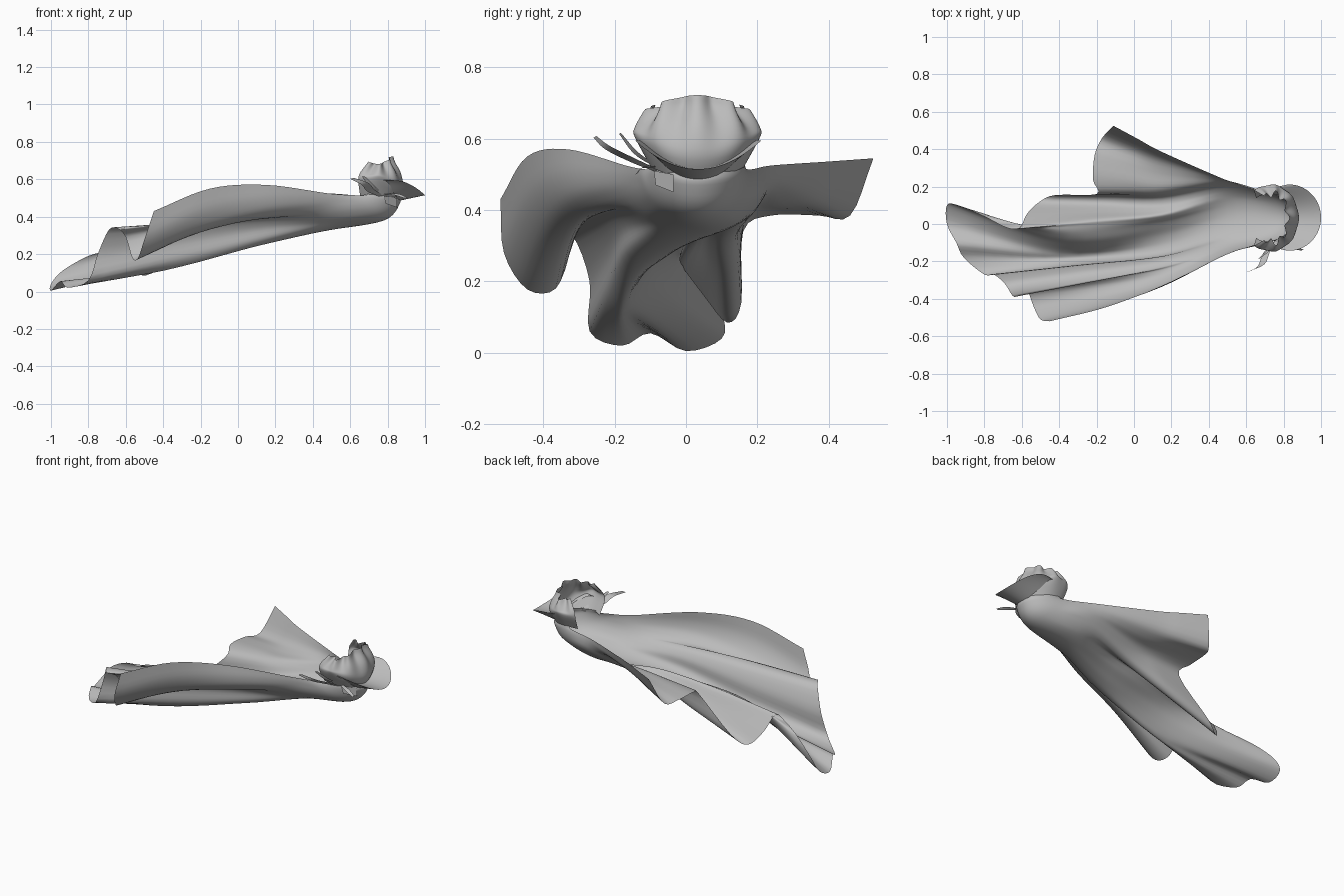
import bpy, math
from mathutils import Vector as V

if "Cube" in bpy.data.objects:
    bpy.data.objects.remove(bpy.data.objects["Cube"])

grey = bpy.data.materials.new("cloth_grey")
grey.diffuse_color = (0.5, 0.5, 0.5, 1)
grey.use_nodes = True
grey.node_tree.nodes["Principled BSDF"].inputs["Base Color"].default_value = grey.diffuse_color


def smooth_path(pts, steps):
    """Catmull-Rom curve through the points."""
    ext = [2 * pts[0] - pts[1]] + pts + [2 * pts[-1] - pts[-2]]
    out = []
    for i in range(len(pts) - 1):
        a, b, c, d = ext[i:i + 4]
        for s in range(steps):
            t = s / steps
            out.append(0.5 * (2 * b + (c - a) * t + (2 * a - 5 * b + 4 * c - d) * t ** 2
                              + (3 * b - a - 3 * c + d) * t ** 3))
    return out + [pts[-1]]


def sheet(name, rows, su=1, sv=1):
    """Smooth cloth surface lofted through rows of points."""
    rows = [smooth_path(r, sv) for r in rows]
    cols = [smooth_path(list(c), su) for c in zip(*rows)]
    n, m = len(cols), len(cols[0])
    verts = [(p.x, p.y, max(p.z, 0)) for c in cols for p in c]
    faces = [(i * m + j, i * m + j + 1, (i + 1) * m + j + 1, (i + 1) * m + j)
             for i in range(n - 1) for j in range(m - 1)]
    me = bpy.data.meshes.new(name)
    me.from_pydata(verts, [], faces)
    me.polygons.foreach_set("use_smooth", [True] * len(faces))
    me.materials.append(grey)
    ob = bpy.data.objects.new(name, me)
    bpy.context.collection.objects.link(ob)
    return ob


# Cape hem, from the front corner round the folds to the back corner
hem = [V(p) for p in [
    (-.45, -.52, .43), (-.5, -.51, .28), (-.535, -.445, .178), (-.565, -.365, .18),
    (-.6, -.33, .29), (-.64, -.39, .335), (-.69, -.32, .33), (-.75, -.27, .2),
    (-.8, -.27, .06), (-.91, -.18, .02), (-.95, -.1, .055), (-1, 0, .005),
    (-1, .1, .04), (-.94, .1, .11), (-.8, .04, .19), (-.68, -.02, .22),
    (-.61, -.02, .25), (-.575, .05, .16), (-.51, .115, .085), (-.42, .155, .14),
    (-.2, .16, .34), (-.22, .24, .385), (-.21, .37, .385), (-.17, .46, .385),
    (-.11, .525, .545)]]
# Cross-section halfway along the cape
middle = [V((.15, y, z)) for y, z in [
    (-.33, .57), (-.335, .5), (-.32, .44), (-.28, .4), (-.245, .39), (-.23, .395),
    (-.2, .38), (-.175, .34), (-.17, .29), (-.15, .265), (-.12, .255), (-.09, .257),
    (-.055, .27), (-.02, .295), (.01, .32), (.03, .345), (.05, .36), (.075, .34),
    (.105, .32), (.14, .33), (.165, .38), (.2, .41), (.27, .42), (.34, .45),
    (.385, .535)]]
n = len(hem)


def arc(x, dx, ry, z, dz):
    """U-shaped row of the cape near the neck."""
    return [V((x + dx * math.sin(a), .035 - ry * math.cos(a), z - dz * math.sin(a)))
            for a in (math.pi * i / (n - 1) for i in range(n))]


# Lower row: halfway to the hem, wing arched up, tail fold climbing to the ridge
lower = [(b + h) / 2 + V((0, -.02, .05)) * max(0, 1 - i / 6)
         for i, (b, h) in enumerate(zip(middle, hem))]
lower[9:17] = [V(p) for p in [
    (-.38, -.19, .118), (-.39, -.165, .122), (-.385, -.14, .15), (-.37, -.11, .2),
    (-.35, -.08, .25), (-.33, -.045, .285), (-.29, -.01, .305), (-.23, .02, .315)]]
sheet("cape", [arc(.69, .165, .13, .525, .005), arc(.685, .18, .135, .515, .045),
               arc(.62, .16, .155, .515, .135), arc(.48, .02, .205, .525, .195),
               middle, lower, hem], su=6, sv=4)

# Ruffled upright collar
angles = [math.radians(-125 + 250 * i / 80) for i in range(81)]


def collar_row(cx, rx, ry, z, dz, ruffle):
    row = []
    for a in angles:
        k = 1 + ruffle * math.cos(9 * a)
        row.append(V((cx + rx * k * math.cos(a), .032 + ry * k * math.sin(a),
                      z + dz * math.sin(a) ** 2)))
    return row


sheet("ruffled_collar", [collar_row(.725, .125, .13, .49, .03, 0),
                         collar_row(.73, .15, .175, .555, .05, .01),
                         collar_row(.73, .135, .17, .63, .0, .05),
                         collar_row(.74, .09, .14, .69, -.02, .12),
                         collar_row(.745, .075, .13, .722, -.04, .14)], su=4)

# Curved brim: upper and lower skins meet at the rim
for name, drop in (("brim_top", 0), ("brim_underside", .03)):
    rows = []
    for k in range(7):
        f = k / 6
        rows.append([V((.73 + .1 * f + (.13 + .04 * f) * max(math.cos(a), -.25 - .5 * f),
                        .034 + (.155 + .022 * f) * math.sin(a),
                        .515 + .08 * math.sin(a) ** 2 - drop * (1 - f) * math.cos(a) ** 2))
                     for a in angles[10:-10]])
    sheet(name, rows)


def ribbon(name, pts, width):
    """Tapered flat band along a path."""
    path = smooth_path([V(p) for p in pts], 6)
    m = len(path) - 1
    side = [V((.85, .3, .2)) * width * (.35 + .65 * math.sin(math.pi * (.12 + .8 * i / m)))
            for i in range(m + 1)]
    sheet(name, [[p - s for p, s in zip(path, side)], [p + s for p, s in zip(path, side)]])


# Neck tie: two tails, a short end, and a hanging knot flap
ribbon("long_ribbon", [(.77, -.08, .51), (.71, -.15, .54), (.68, -.22, .575), (.61, -.255, .605)], .024)
ribbon("upper_ribbon", [(.77, -.08, .52), (.72, -.14, .56), (.67, -.185, .615)], .015)
ribbon("short_ribbon", [(.77, -.08, .52), (.84, -.12, .52), (.9, -.14, .5)], .015)
sheet("knot_flap", [[V((.78, -.09, .51)), V((.85, -.035, .5))],
                    [V((.79, -.085, .47)), V((.85, -.035, .45))]])
